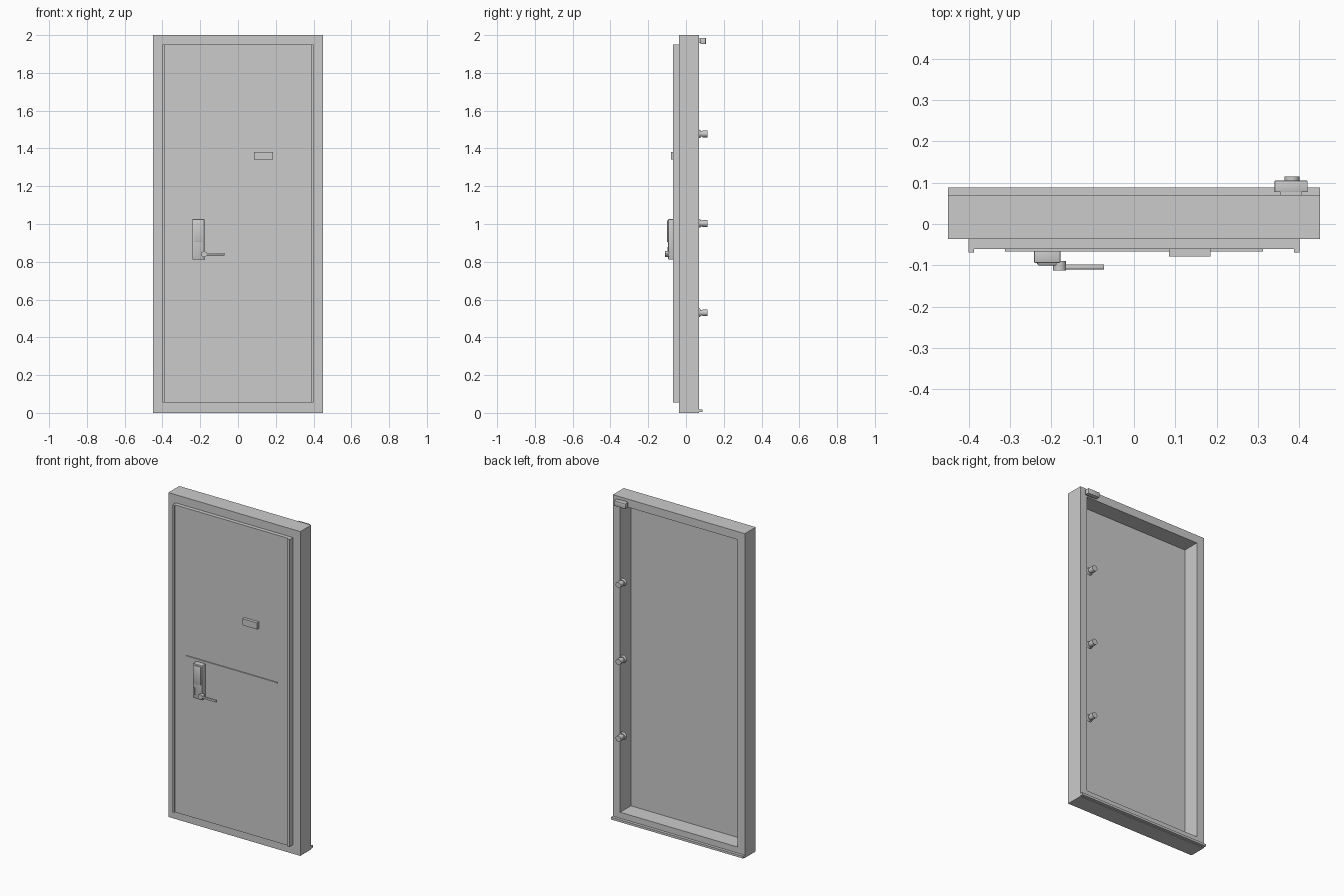
import bpy
import bmesh
from math import radians
from mathutils import Matrix, Vector

if "Cube" in bpy.data.objects:
    bpy.data.objects.remove(bpy.data.objects["Cube"], do_unlink=True)

GREY = (0.6, 0.6, 0.6, 1.0)
steel = bpy.data.materials.new("light grey steel")
steel.use_nodes = True
steel.diffuse_color = GREY
steel.node_tree.nodes["Principled BSDF"].inputs["Base Color"].default_value = GREY


def finish(name, bm, smooth=False):
    bmesh.ops.recalc_face_normals(bm, faces=bm.faces)
    mesh = bpy.data.meshes.new(name)
    bm.to_mesh(mesh)
    bm.free()
    mesh.materials.append(steel)
    obj = bpy.data.objects.new(name, mesh)
    bpy.context.collection.objects.link(obj)
    if smooth:
        bpy.ops.object.select_all(action="DESELECT")
        obj.select_set(True)
        bpy.context.view_layer.objects.active = obj
        bpy.ops.object.shade_smooth_by_angle(angle=radians(35))
    return obj


def box(name, x, y, z, bevel=0):
    """Box given by its (min, max) range on each axis."""
    bm = bmesh.new()
    bmesh.ops.create_cube(bm, size=1)
    for v in bm.verts:
        v.co = Vector([r[0] if c < 0 else r[1] for c, r in zip(v.co, (x, y, z))])
    if bevel:
        bmesh.ops.bevel(bm, geom=bm.edges[:], offset=bevel, segments=2,
                        profile=0.5, affect="EDGES")
    return finish(name, bm, bool(bevel))


def rod(name, start, end, radius, end_radius=None, sides=24):
    """Capped round bar between two points."""
    start, end = Vector(start), Vector(end)
    axis = end - start
    turn = axis.to_track_quat("Z", "Y").to_matrix().to_4x4()
    bm = bmesh.new()
    bmesh.ops.create_cone(bm, cap_ends=True, segments=sides, radius1=radius,
                          radius2=end_radius or radius, depth=axis.length,
                          matrix=Matrix.Translation((start + end) / 2) @ turn)
    return finish(name, bm, True)


def ring(name, outer, inner, y):
    """Rectangular frame in the xz plane; rectangles are (x0, x1, z0, z1)."""
    bm = bmesh.new()
    loops = []
    for x0, x1, z0, z1 in (outer, inner):
        for depth in y:
            loops.append([bm.verts.new((px, depth, pz)) for px, pz in
                          ((x0, z0), (x1, z0), (x1, z1), (x0, z1))])
    of, ob, nf, nb = loops
    for a, b in ((of, ob), (ob, nb), (nb, nf), (nf, of)):
        for i in range(4):
            j = (i + 1) % 4
            bm.faces.new((a[i], a[j], b[j], b[i]))
    return finish(name, bm)


# Frame with an open recess behind the door leaf, and a sill lip at the back
ring("door_frame", (-0.45, 0.45, 0, 2), (-0.4, 0.4, 0.055, 1.95), (-0.036, 0.07))
box("sill_lip", (-0.45, 0.45), (0.068, 0.088), (0.004, 0.018))

# Door leaf with a raised strip down each side
box("door_leaf", (-0.4, 0.4), (-0.06, -0.034), (0.055, 1.95))
for side, sign in (("left", 1), ("right", -1)):
    box(side + "_edge_strip", sorted((sign * 0.387, sign * 0.4)),
        (-0.069, -0.059), (0.055, 1.95))

# Trim line and nameplate
box("trim_line", (-0.312, 0.312), (-0.066, -0.059), (1.037, 1.043))
box("nameplate", (0.085, 0.185), (-0.079, -0.059), (1.342, 1.382))

# Lock body, keypad cover and key slot
box("lock_body", (-0.242, -0.178), (-0.094, -0.059), (0.812, 1.026), 0.003)
box("keypad_cover", (-0.233, -0.187), (-0.1, -0.092), (0.905, 1.018), 0.002)
box("key_slot", (-0.235, -0.229), (-0.097, -0.092), (0.832, 0.878))

# Lever handle
rod("handle_hub", (-0.18, -0.09, 0.84), (-0.18, -0.112, 0.84), 0.016)
box("handle_lever", (-0.18, -0.072), (-0.11, -0.098), (0.834, 0.846), 0.002)

# Hinge knobs down the left side of the back
for level, z in (("lower", 0.53), ("middle", 1.003), ("upper", 1.477)):
    rod(level + "_hinge_base", (0.382, 0.066, z), (0.382, 0.078, z), 0.024, 0.02)
    rod(level + "_hinge_neck", (0.382, 0.076, z), (0.382, 0.09, z), 0.015)
    rod(level + "_hinge_knob", (0.382, 0.088, z), (0.382, 0.115, z), 0.018)

# Corner block at the top of the back
box("corner_block_base", (0.355, 0.405), (0.068, 0.079), (1.958, 1.982))
box("corner_block", (0.34, 0.42), (0.077, 0.105), (1.953, 1.985), 0.002)
